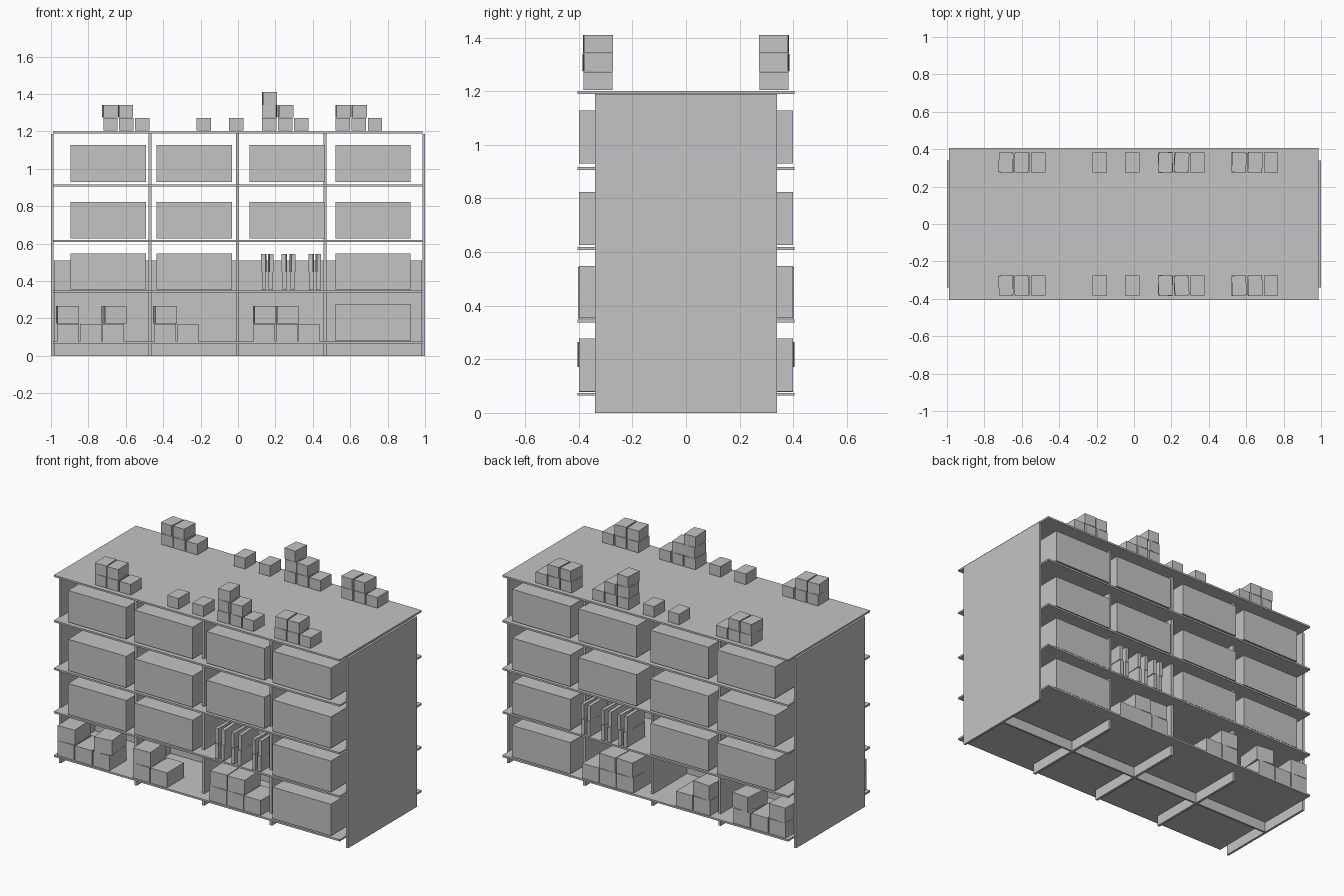
import bpy, bmesh, math
from mathutils import Matrix

if "Cube" in bpy.data.objects:
    bpy.data.objects.remove(bpy.data.objects["Cube"])

grey = bpy.data.materials.new("plain_grey")
grey.diffuse_color = (0.55, 0.55, 0.55, 1)
grey.use_nodes = True
grey.node_tree.nodes["Principled BSDF"].inputs["Base Color"].default_value = grey.diffuse_color


def build(name, boxes, mirror=False):
    """One object from boxes (x0, x1, y0, y1, z0, z1, turn in degrees)."""
    bm = bmesh.new()
    for x0, x1, y0, y1, z0, z1, turn in boxes:
        m = (Matrix.Translation(((x0 + x1) / 2, (y0 + y1) / 2, (z0 + z1) / 2))
             @ Matrix.Rotation(math.radians(turn), 4, 'Z')
             @ Matrix.Diagonal((x1 - x0, y1 - y0, z1 - z0, 1)))
        bmesh.ops.create_cube(bm, size=1, matrix=m)
    me = bpy.data.meshes.new(name)
    bm.to_mesh(me)
    bm.free()
    me.materials.append(grey)
    ob = bpy.data.objects.new(name, me)
    bpy.context.collection.objects.link(ob)
    if mirror:  # same goods on the back side
        mod = ob.modifiers.new("back_side", 'MIRROR')
        mod.use_axis = (False, True, False)
        mod.use_mirror_merge = False
    return ob


# Shelf boards
for i, z in enumerate((0.064, 0.337, 0.608, 0.906, 1.189)):
    build(f"shelf_{i + 1}", [(-0.99, 0.987, -0.405, 0.405, z, z + 0.011, 0)])

# Side panels, uprights and low centre panel
for n, x in (("left_panel", -0.993), ("right_panel", 0.993)):
    build(n, [(x - 0.007, x + 0.007, -0.34, 0.34, 0, 1.187, 0)])
for i, x in enumerate((-0.47, -0.003, 0.465)):
    build(f"divider_{i + 1}", [(x - 0.008, x + 0.008, -0.34, 0.34, 0, 1.19, 0)])
build("centre_panel", [(-0.985, 0.985, -0.006, 0.006, 0, 0.51, 0)])

# Large storage bins, left edges per row
cols = (-0.895, -0.435, 0.062, 0.52)
rows = [(0.93, 1.128, (0, 1, 2, 3)), (0.627, 0.823, (0, 1, 2, 3)),
        (0.353, 0.547, (0, 1, 3)), (0.08, 0.277, (3,))]
for r, (z0, z1, used) in enumerate(rows):
    build(f"bins_row_{r + 1}",
          [(cols[c], cols[c] + 0.402, -0.4, -0.12, z0, z1, 0) for c in used], True)


def stack(name, xs, w, d, y0, z0, h):
    """Cartons: (left x, tier, turn)."""
    build(name, [(x, x + w, y0, y0 + d, z0 + t * h, z0 + t * h + h - 0.002, a)
                 for x, t, a in xs], True)


# Small cartons on top
stack("top_cartons", [
    (-0.72, 0, 0), (-0.637, 0, 0), (-0.551, 0, 0), (-0.724, 1, 4), (-0.64, 1, 3),
    (-0.221, 0, 0), (-0.047, 0, 0),
    (0.128, 0, 0), (0.214, 0, 0), (0.3, 0, 0), (0.13, 1, -3), (0.216, 1, 4), (0.13, 2, 3),
    (0.522, 0, 0), (0.608, 0, 0), (0.694, 0, 0), (0.524, 1, 4), (0.61, 1, 3)],
    0.077, 0.108, -0.383, 1.204, 0.069)

# Cartons on the bottom shelf
stack("bottom_cartons", [
    (-0.968, 0, 0), (-0.846, 0, 0), (-0.724, 0, 0), (-0.97, 1, 3), (-0.72, 1, 6),
    (-0.446, 0, 0), (-0.326, 0, 0), (-0.448, 1, 4),
    (0.084, 0, 0), (0.204, 0, 0), (0.322, 0, 0), (0.084, 1, 3), (0.204, 1, 3)],
    0.115, 0.17, -0.4, 0.077, 0.095)

# Upright files, two tiers, upper ones slightly turned
stack("files", [(x, t, (3 if i % 2 else -2) * t)
                for i, x in enumerate((0.127, 0.164, 0.237, 0.28, 0.381, 0.418))
                for t in (0, 1)],
      0.022, 0.18, -0.403, 0.352, 0.097)
